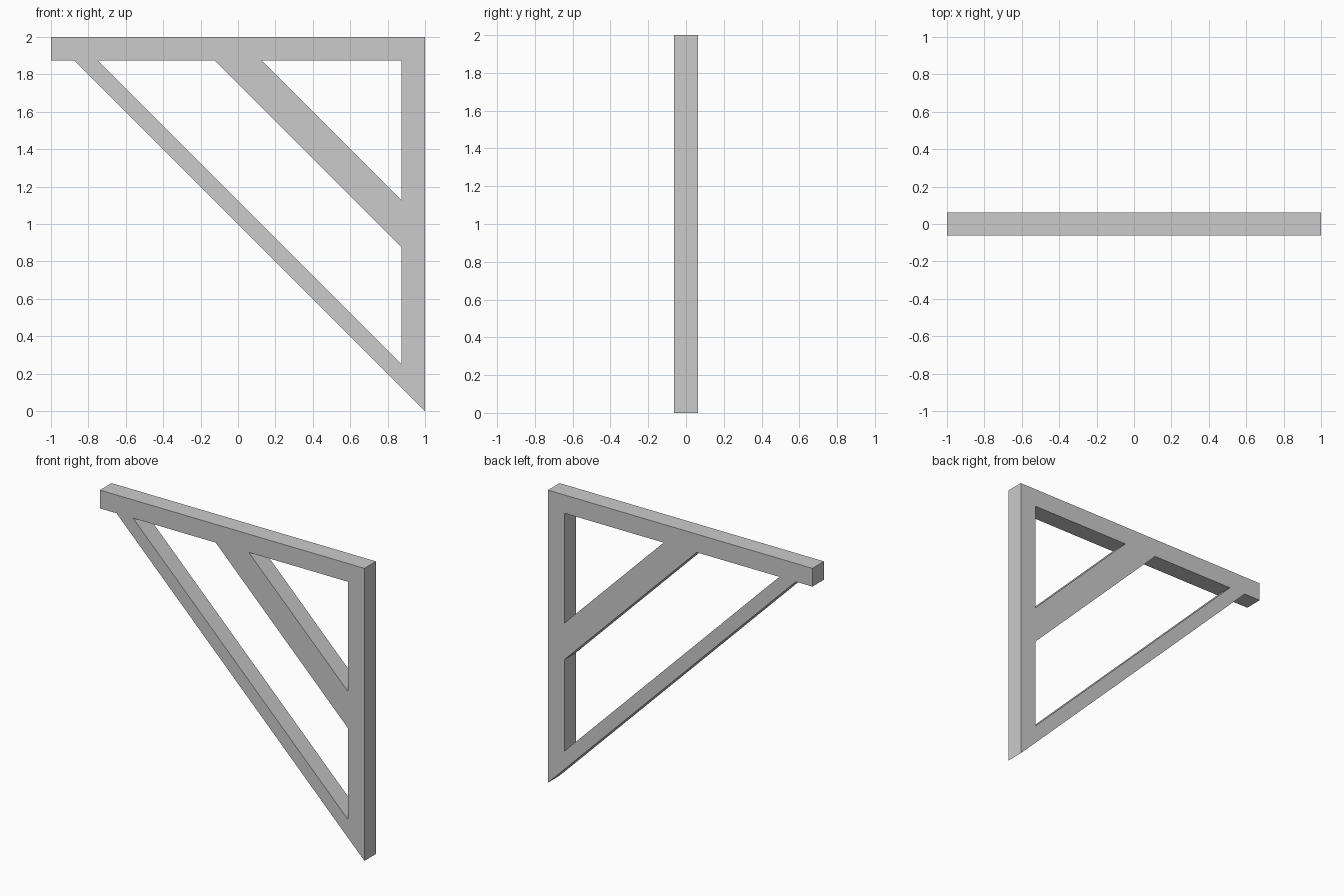
import bpy, bmesh, math

if "Cube" in bpy.data.objects:
    bpy.data.objects.remove(bpy.data.objects["Cube"])

T = 0.125        # timber thickness
TOP = 2.0 - T    # underside of the top beam
POST = 1.0 - T   # inner face of the post


def on_beam(c):
    """Point where the diagonal x + z = c meets the underside of the beam."""
    return (c - TOP, TOP)


def on_post(c):
    """Point where the diagonal x + z = c meets the inner face of the post."""
    return (POST, c - POST)


# Outer outline: beam, post and the lower edge of the long brace
outline = [(-1, 2), (-1, TOP), on_beam(1.0), (1, 0), (1, 2)]
# Opening between the long and the short brace
lower_opening = [on_beam(1.125), on_beam(1.75), on_post(1.75), on_post(1.125)]
# Triangular opening above the short brace
upper_opening = [on_beam(2.0), (POST, TOP), on_post(2.0)]

# Filled profile with openings, extruded to timber thickness
curve = bpy.data.curves.new("bracket_profile", 'CURVE')
curve.dimensions = '2D'
curve.fill_mode = 'BOTH'
curve.extrude = T / 2
for loop in (outline, lower_opening, upper_opening):
    spline = curve.splines.new('POLY')
    spline.points.add(len(loop) - 1)
    for point, (x, z) in zip(spline.points, loop):
        point.co = (x, z, 0, 1)
    spline.use_cyclic_u = True

bracket = bpy.data.objects.new("braced_bracket", curve)
bpy.context.collection.objects.link(bracket)
bracket.rotation_euler.x = math.radians(90)

# Convert to a welded, flat-shaded mesh
bpy.context.view_layer.objects.active = bracket
bracket.select_set(True)
bpy.ops.object.convert(target='MESH')
bpy.ops.object.transform_apply(location=False, rotation=True, scale=False)
bm = bmesh.new()
bm.from_mesh(bracket.data)
bmesh.ops.remove_doubles(bm, verts=bm.verts, dist=0.0001)
bmesh.ops.recalc_face_normals(bm, faces=bm.faces)
for face in bm.faces:
    face.smooth = False
bm.to_mesh(bracket.data)
bm.free()
